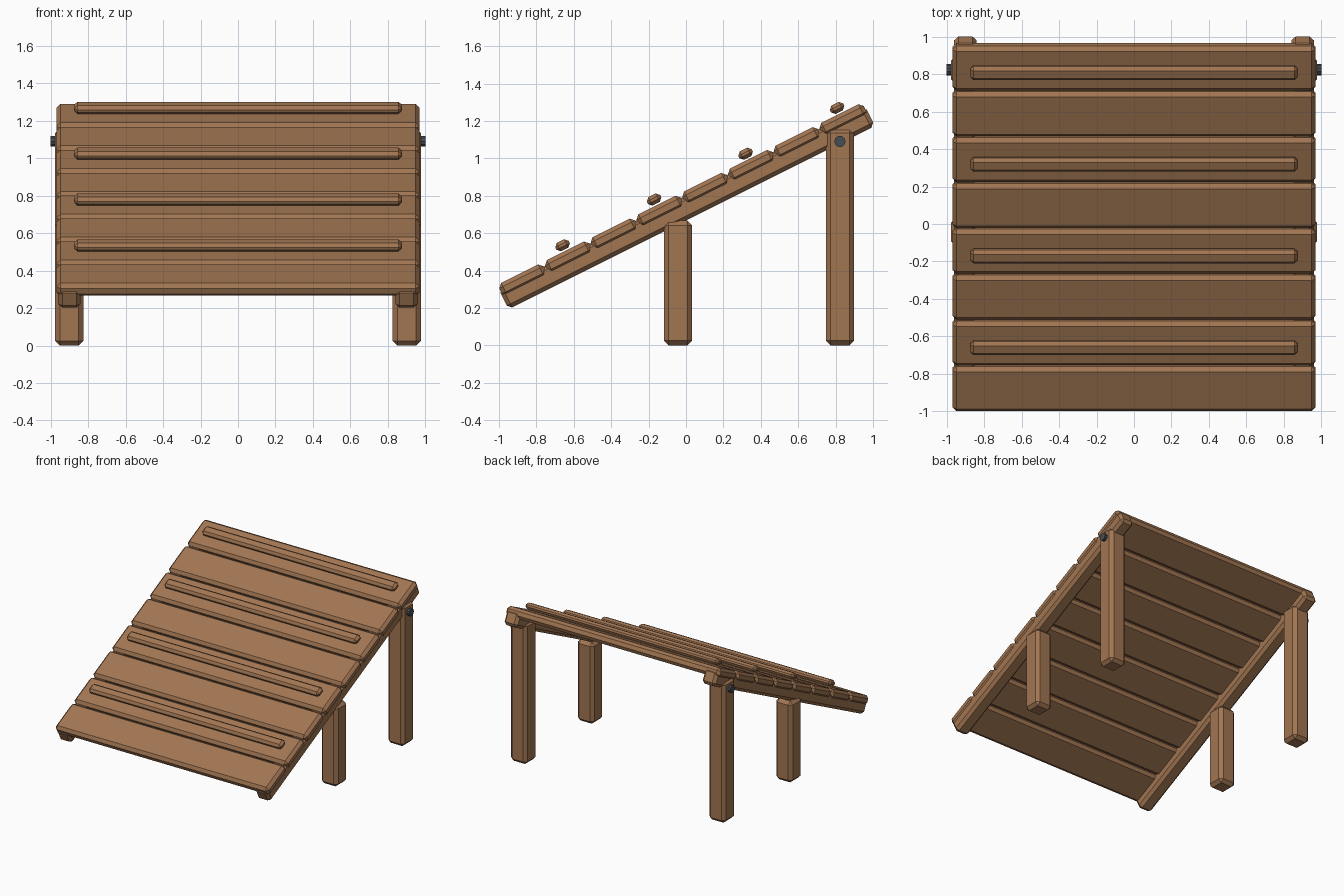
import bpy
import math
from mathutils import Vector, Matrix

cube = bpy.data.objects.get("Cube")
if cube:
    bpy.data.objects.remove(cube, do_unlink=True)

SLOPE = math.radians(26.57)
TILT = Matrix.Rotation(SLOPE, 4, 'X')


def make_material(name, color):
    mat = bpy.data.materials.new(name)
    mat.use_nodes = True
    mat.diffuse_color = color
    bsdf = next(n for n in mat.node_tree.nodes if n.type == 'BSDF_PRINCIPLED')
    bsdf.inputs["Base Color"].default_value = color
    bsdf.inputs["Roughness"].default_value = 0.8
    return mat


WOOD = make_material("brown wood", (0.36, 0.18, 0.085, 1))
METAL = make_material("dark metal", (0.06, 0.075, 0.09, 1))


def beam(name, center, size, bevel, tilted=False):
    """Chamfered timber; tilted ones are placed in the sloping deck's own axes."""
    bpy.ops.mesh.primitive_cube_add(size=1)
    obj = bpy.context.object
    obj.name = name
    obj.data.transform(Matrix.Diagonal((*size, 1)))
    obj.matrix_world = (TILT if tilted else Matrix()) @ Matrix.Translation(Vector(center))
    obj.data.materials.append(WOOD)
    chamfer = obj.modifiers.new("chamfer", 'BEVEL')
    chamfer.width = bevel
    chamfer.segments = 1
    return obj


# Sloping deck: planks with a raised batten on every second one
PITCH, MIDDLE = 0.2735, 0.333
for i in range(8):
    along = MIDDLE + (i - 3.5) * PITCH
    beam(f"plank_{i + 1}", (0, along, 0.703), (1.94, 0.265, 0.076), 0.022, True)
    if i % 2:
        beam(f"batten_{i // 2 + 1}", (0, along, 0.774), (1.75, 0.08, 0.05), 0.018, True)

for side, x in (("left", 1), ("right", -1)):
    # Side rail under the planks
    beam(f"{side}_rail", (x * 0.9, MIDDLE, 0.657), (0.12, 2.19, 0.12), 0.022, True)
    # Legs
    for place, y, height in (("front", -0.043, 0.667), ("back", 0.823, 1.16)):
        beam(f"{side}_{place}_leg", (x * 0.901, y, height / 2), (0.15, 0.15, height), 0.025)
    # Bolt through the back leg
    bpy.ops.mesh.primitive_cylinder_add(vertices=10, radius=0.03, depth=0.12,
                                        location=(x * 0.94, 0.823, 1.09),
                                        rotation=(0, math.pi / 2, 0))
    bolt = bpy.context.object
    bolt.name = f"{side}_bolt"
    bolt.data.materials.append(METAL)
